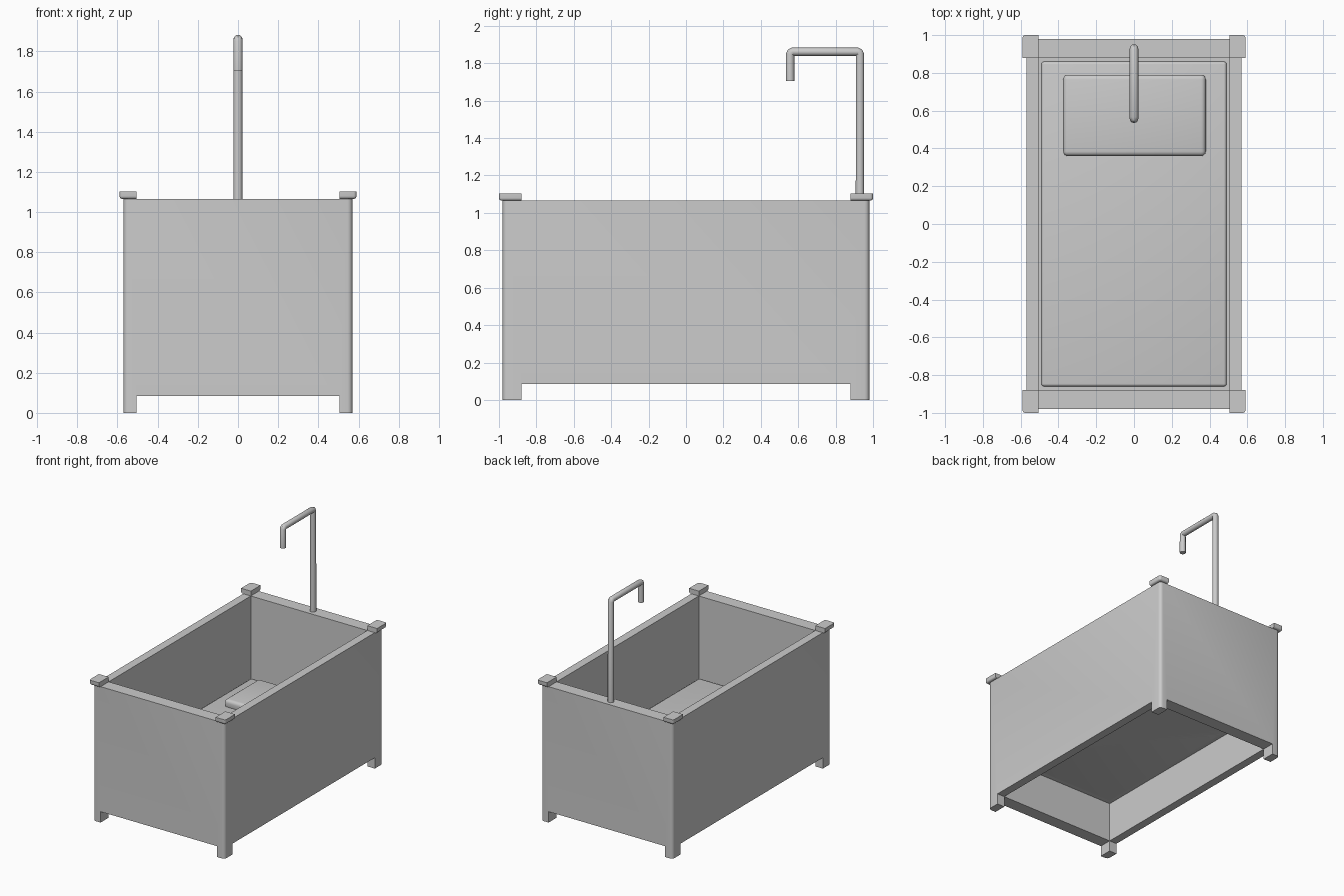
import bpy, bmesh

if "Cube" in bpy.data.objects:
    bpy.data.objects.remove(bpy.data.objects["Cube"])

IN_X, IN_Y = 0.505, 0.88      # inner faces of the walls
OUT_X, OUT_Y = 0.57, 0.98     # outer faces of the walls
RIM_Z, FLOOR_Z = 1.065, 0.435


def box(name, lo, hi, bevel=0, pick=None, segments=4):
    """Box between two corners; bevels the edges accepted by pick."""
    bm = bmesh.new()
    bmesh.ops.create_cube(bm, size=1)
    for v in bm.verts:
        v.co = [l + (c + 0.5) * (h - l) for l, h, c in zip(lo, hi, v.co)]
    if bevel:
        edges = [e for e in bm.edges if pick is None or pick(*[v.co for v in e.verts])]
        bmesh.ops.bevel(bm, geom=edges, offset=bevel, segments=segments,
                        profile=0.5, affect='EDGES', clamp_overlap=True)
    bmesh.ops.recalc_face_normals(bm, faces=bm.faces)
    mesh = bpy.data.meshes.new(name)
    bm.to_mesh(mesh)
    bm.free()
    ob = bpy.data.objects.new(name, mesh)
    bpy.context.collection.objects.link(ob)
    return ob


def activate(ob):
    bpy.ops.object.select_all(action='DESELECT')
    ob.select_set(True)
    bpy.context.view_layer.objects.active = ob


def smooth(ob):
    activate(ob)
    bpy.ops.object.shade_smooth_by_angle(angle=0.6)


def cut(ob, lo, hi):
    cutter = box("cutter", lo, hi)
    cutter.hide_render = True
    mod = ob.modifiers.new("cut", 'BOOLEAN')
    mod.operation, mod.solver, mod.object = 'DIFFERENCE', 'EXACT', cutter
    activate(ob)
    bpy.ops.object.modifier_apply(modifier=mod.name)
    bpy.data.objects.remove(cutter, do_unlink=True)


# Tub walls with rounded corners, open through the middle, on four feet
walls = box("tub_walls", (-OUT_X, -OUT_Y, 0), (OUT_X, OUT_Y, RIM_Z), 0.025,
            lambda a, b: abs(a.z - b.z) > 0.5)
cut(walls, (-IN_X, -IN_Y, -1), (IN_X, IN_Y, 2))
cut(walls, (-IN_X, -2, -1), (IN_X, 2, 0.085))
cut(walls, (-2, -IN_Y, -1), (2, IN_Y, 0.085))
smooth(walls)

# Floor plate, soft-edged floor pad and raised panel
box("floor_plate", (-IN_X, -IN_Y, FLOOR_Z - 0.035), (IN_X, IN_Y, FLOOR_Z - 0.02))
smooth(box("floor_pad", (-0.49, -0.86, FLOOR_Z - 0.035), (0.49, 0.86, FLOOR_Z), 0.015))
smooth(box("raised_panel", (-0.375, 0.36, FLOOR_Z - 0.02), (0.38, 0.79, 0.49), 0.025))


# Corner caps, rounded on the outer upright and lower edges
def cap_edge(sx, sy):
    def pick(a, b):
        m = (a + b) / 2
        out_x, out_y, low = m.x * sx > 0.58, m.y * sy > 0.99, m.z < RIM_Z + 0.01
        return (out_x and out_y) or (low and (out_x or out_y))
    return pick


for sx, side in ((-1, "left"), (1, "right")):
    for sy, end in ((-1, "front"), (1, "back")):
        xs, ys = sorted((sx * IN_X, sx * 0.59)), sorted((sy * IN_Y, sy * 1.0))
        smooth(box(f"{end}_{side}_cap", (xs[0], ys[0], RIM_Z), (xs[1], ys[1], 1.103),
                   0.015, cap_edge(sx, sy)))

# Tap: bent round pipe swept along a path with slightly eased corners
path = [(0.93, RIM_Z - 0.01), (0.93, 1.848), (0.926, 1.857), (0.917, 1.861),
        (0.570, 1.861), (0.561, 1.857), (0.557, 1.848), (0.557, 1.705)]
curve = bpy.data.curves.new("tap_pipe", 'CURVE')
curve.dimensions = '3D'
curve.bevel_depth, curve.bevel_resolution = 0.0225, 4
curve.use_fill_caps = True
line = curve.splines.new('POLY')
line.points.add(len(path) - 1)
for p, (y, z) in zip(line.points, path):
    p.co = (0, y, z, 1)
tap = bpy.data.objects.new("tap_pipe", curve)
bpy.context.collection.objects.link(tap)
activate(tap)
bpy.ops.object.convert(target='MESH')
smooth(bpy.context.view_layer.objects.active)
